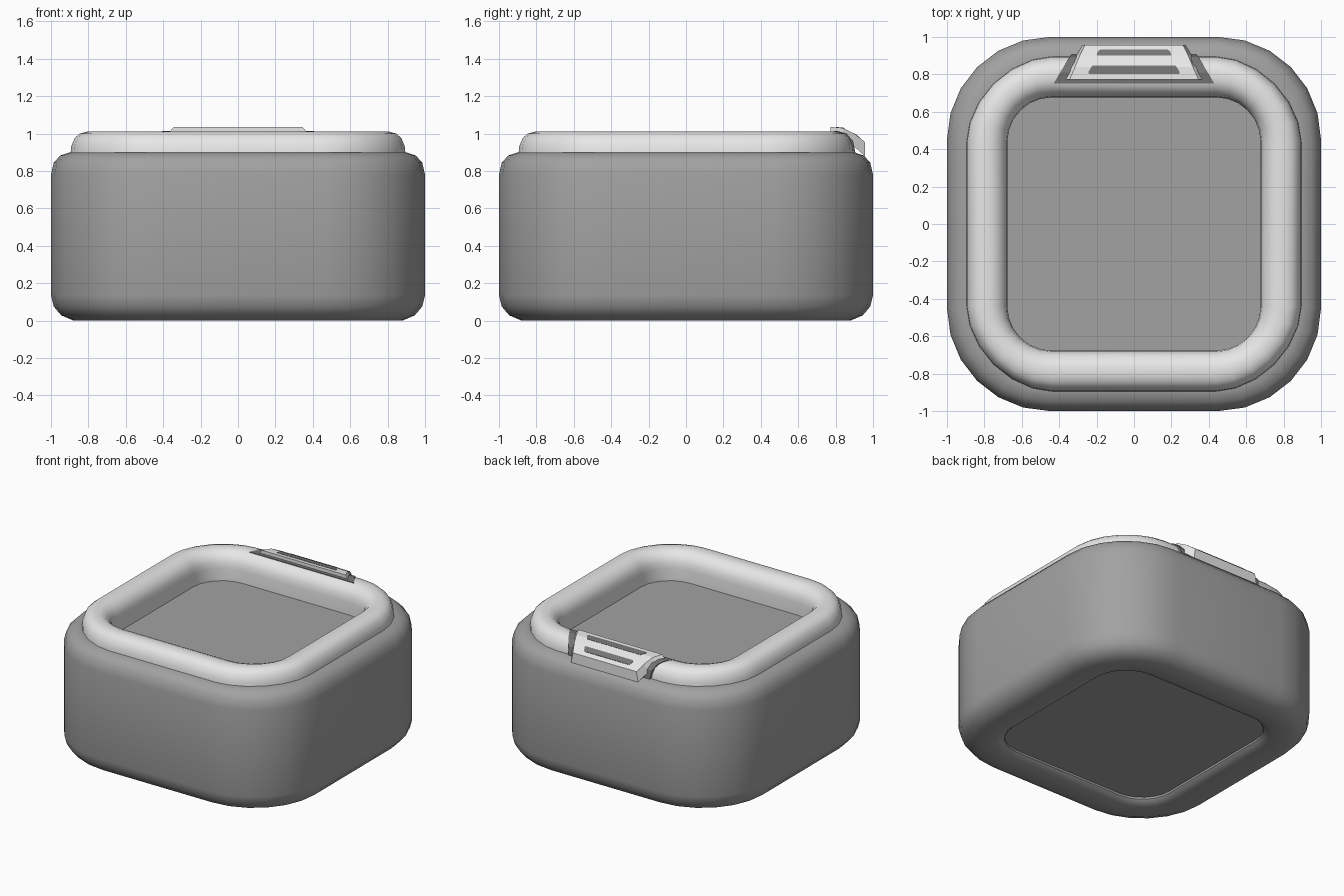
import bpy, bmesh, math

if "Cube" in bpy.data.objects:
    bpy.data.objects.remove(bpy.data.objects["Cube"])


def material(name, v):
    m = bpy.data.materials.new(name)
    m.diffuse_color = (v, v, v, 1)
    m.use_nodes = True
    m.node_tree.nodes["Principled BSDF"].inputs["Base Color"].default_value = m.diffuse_color
    return m


BODY = material("mid grey", 0.36)
RIM = material("light grey", 0.8)
DARK = material("dark grey", 0.18)


def finish(name, bm, mat, smooth):
    bmesh.ops.recalc_face_normals(bm, faces=bm.faces)
    me = bpy.data.meshes.new(name)
    bm.to_mesh(me)
    bm.free()
    me.materials.append(mat)
    ob = bpy.data.objects.new(name, me)
    bpy.context.collection.objects.link(ob)
    if smooth:
        bpy.ops.object.select_all(action='DESELECT')
        ob.select_set(True)
        bpy.context.view_layer.objects.active = ob
        bpy.ops.object.shade_smooth_by_angle(angle=math.radians(35))
    return ob


def rounded_square(h, z, c=0.45, flat=0.0, seg=6):
    """Rounded square of half size h; flat squashes the corners of large outlines."""
    p = 1 + flat * max(0, h - 0.68)
    pts = []
    for q in range(4):
        ca, sa = ((1, 0), (0, 1), (-1, 0), (0, -1))[q]
        for i in range(seg + 1):
            a = math.pi / 2 * i / seg
            x = c + (h - c) * max(0, math.cos(a)) ** p
            y = c + (h - c) * max(0, math.sin(a)) ** p
            pts.append((x * ca - y * sa, x * sa + y * ca, z))
    return pts


def loft(name, loops, mat, closed=False, smooth=True):
    bm = bmesh.new()
    rings = [[bm.verts.new(p) for p in loop] for loop in loops]
    pairs = list(zip(rings, rings[1:]))
    if closed:
        pairs.append((rings[-1], rings[0]))
    for a, b in pairs:
        n = len(a)
        for i in range(n):
            j = (i + 1) % n
            bm.faces.new((a[i], a[j], b[j], b[i]))
    if not closed:
        bm.faces.new(rings[0])
        bm.faces.new(rings[-1])
    return finish(name, bm, mat, smooth)


def tapered_strip(name, rows, mat):
    """Rows of y, top z, top half width, bottom z, bottom half width."""
    loops = [[(-xt, y, zt), (xt, y, zt), (xb, y, zb), (-xb, y, zb)]
             for y, zt, xt, zb, xb in rows]
    return loft(name, loops, mat, smooth=False)


# Main body with recessed underside and sunken top panel
body_profile = [(0.69, 0.045), (0.69, 0.03), (0.71, 0.013), (0.75, 0.002),
                (0.80, 0.0), (0.88, 0.0), (0.945, 0.028), (0.985, 0.075),
                (1.0, 0.135), (1.0, 0.78), (0.985, 0.845), (0.95, 0.883),
                (0.90, 0.90), (0.86, 0.90), (0.69, 0.90), (0.69, 0.80)]
loft("body", [rounded_square(h, z) for h, z in body_profile], BODY)

# Rounded rim around the opening
rim_profile = [(0.895, 0.895), (0.892, 0.93), (0.873, 0.977), (0.845, 1.0),
               (0.81, 1.01), (0.765, 1.01), (0.73, 0.997), (0.70, 0.97),
               (0.683, 0.935), (0.677, 0.89), (0.677, 0.80), (0.70, 0.80)]
loft("rim", [rounded_square(h, z, c=0.44, flat=0.45) for h, z in rim_profile],
     RIM, closed=True)

# Dark latch base wrapped over the rear rim
tapered_strip("latch_base", [
    (0.75, 1.009, 0.43, 0.97, 0.43),
    (0.81, 1.014, 0.395, 0.96, 0.395),
    (0.86, 0.999, 0.365, 0.93, 0.365),
    (0.893, 0.96, 0.345, 0.91, 0.345),
    (0.905, 0.90, 0.335, 0.89, 0.335)], DARK)

# Light latch tab
tapered_strip("latch_tab", [
    (0.772, 1.035, 0.345, 1.005, 0.37),
    (0.84, 1.03, 0.315, 1.0, 0.337),
    (0.90, 1.0, 0.29, 0.93, 0.308),
    (0.957, 0.955, 0.262, 0.88, 0.275)], RIM)

# Dark grip slots on the tab, as thin plates
for name, rows in (
    ("lower_slot", [(0.802, 1.033, 0.24), (0.81, 1.0325, 0.245),
                    (0.84, 1.03, 0.228), (0.848, 1.026, 0.22)]),
    ("upper_slot", [(0.901, 0.9992, 0.196), (0.907, 0.9945, 0.2),
                    (0.926, 0.9795, 0.19), (0.932, 0.975, 0.18)])):
    tapered_strip(name, [(y, z + 0.002, x, z - 0.004, x) for y, z, x in rows], DARK)
